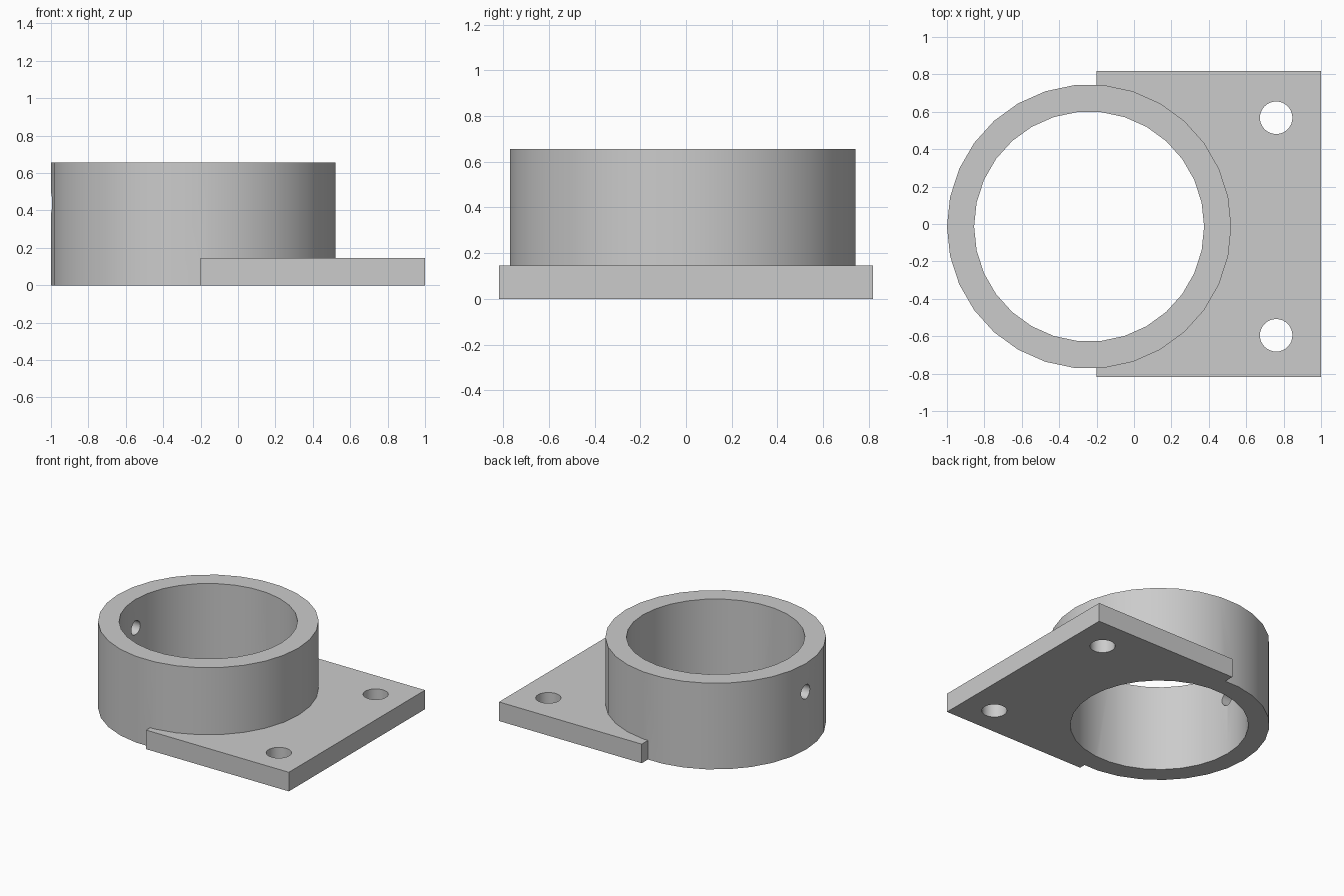
import bpy
from math import pi, radians

cube = bpy.data.objects.get("Cube")
if cube:
    bpy.data.objects.remove(cube, do_unlink=True)

RING_X, RING_Y = -0.24, -0.0135
RING_TOP, PLATE_TOP = 0.655, 0.145


def cylinder(name, radius, depth, location, sides=32, rotation=(0, 0, pi / 2)):
    bpy.ops.mesh.primitive_cylinder_add(
        vertices=sides, radius=radius, depth=depth, location=location, rotation=rotation)
    obj = bpy.context.object
    obj.name = name
    return obj


def combine(target, tool, operation):
    """Apply a boolean and discard the tool object."""
    mod = target.modifiers.new(operation.title(), 'BOOLEAN')
    mod.operation = operation
    mod.solver = 'EXACT'
    mod.object = tool
    tool.hide_render = True
    bpy.context.view_layer.objects.active = target
    bpy.ops.object.modifier_apply(modifier=mod.name)
    bpy.data.objects.remove(tool, do_unlink=True)


# Flat mounting plate
x0, x1, half_y = -0.20, 1.0, 0.8175
bpy.ops.mesh.primitive_cube_add(size=1, location=((x0 + x1) / 2, 0, PLATE_TOP / 2))
bracket = bpy.context.object
bracket.name = "ring_bracket"
bracket.scale = (x1 - x0, 2 * half_y, PLATE_TOP)
bpy.ops.object.transform_apply(location=True, rotation=True, scale=True)

# Upright collar fused to the plate, then bored through
collar = cylinder("collar", 0.76, RING_TOP, (RING_X, RING_Y, RING_TOP / 2), 30)
combine(bracket, collar, 'UNION')
bore = cylinder("bore_cutter", 0.615, 2, (RING_X, RING_Y, RING_TOP / 2), 30)
combine(bracket, bore, 'DIFFERENCE')

# Two screw holes in the plate
for y in (0.568, -0.595):
    hole = cylinder("screw_hole_cutter", 0.087, 1, (0.76, y, 0))
    combine(bracket, hole, 'DIFFERENCE')

# Small set-screw hole through the collar wall opposite the plate
side = cylinder("set_screw_cutter", 0.053, 0.5, (-0.95, RING_Y, 0.44),
                rotation=(0, pi / 2, 0))
combine(bracket, side, 'DIFFERENCE')

# Single grey finish
grey = bpy.data.materials.new("plain_grey")
grey.use_nodes = True
colour = (0.6, 0.6, 0.6, 1)
grey.diffuse_color = colour
grey.node_tree.nodes["Principled BSDF"].inputs["Base Color"].default_value = colour
bracket.data.materials.clear()
bracket.data.materials.append(grey)
for face in bracket.data.polygons:
    face.material_index = 0

# Round walls smooth, rims crisp
bpy.ops.object.select_all(action='DESELECT')
bracket.select_set(True)
bpy.context.view_layer.objects.active = bracket
bpy.ops.object.shade_smooth_by_angle(angle=radians(30))
